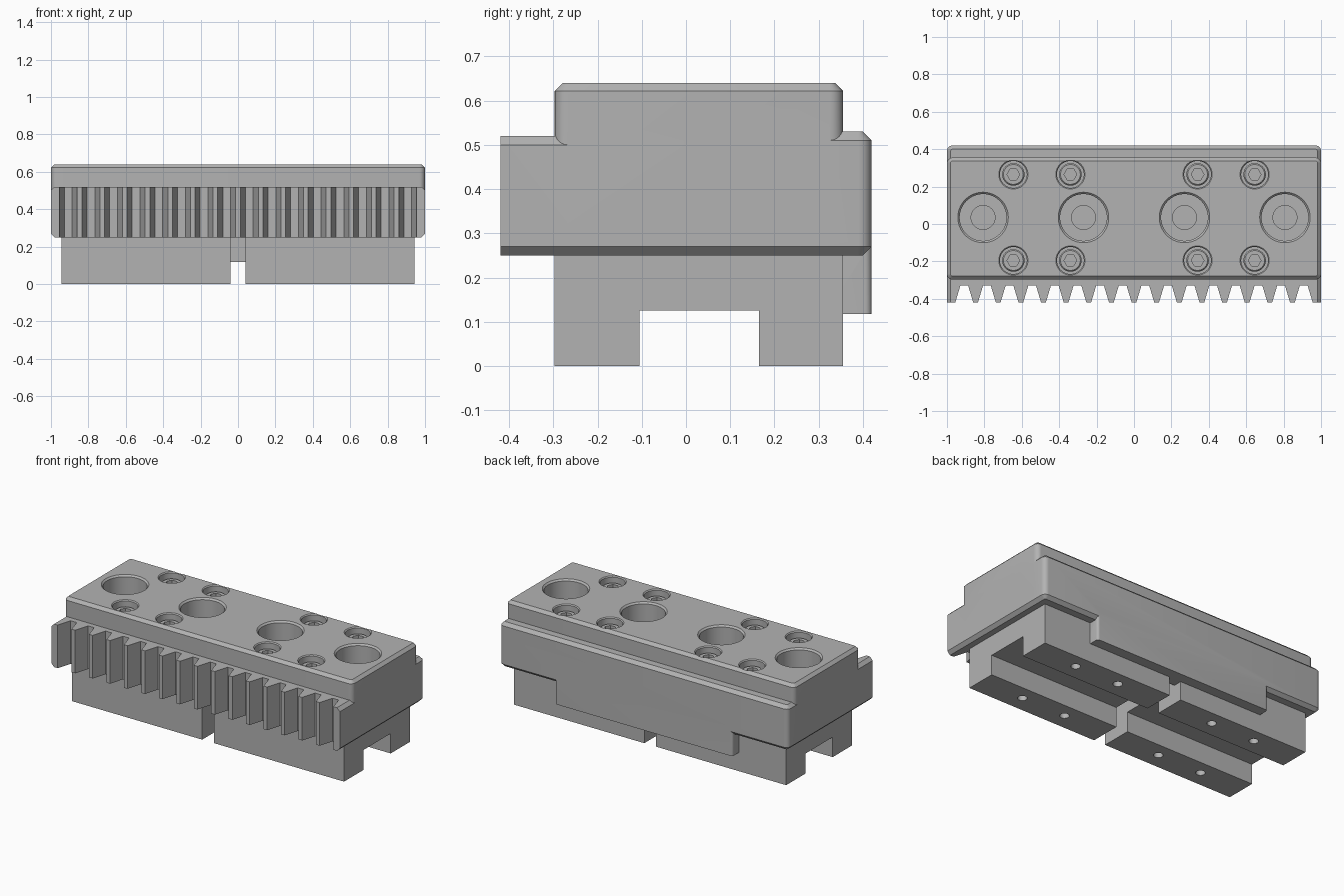
import bpy, bmesh
from math import sin, cos, pi

old = bpy.data.objects.get("Cube")
if old:
    bpy.data.objects.remove(old, do_unlink=True)

steel = bpy.data.materials.new("machined grey steel")
grey = (0.45, 0.45, 0.45, 1)
steel.diffuse_color = grey
steel.use_nodes = True
steel.node_tree.nodes["Principled BSDF"].inputs["Base Color"].default_value = grey


def loft(bm, rings):
    """Closed solid through equal-length rings of points."""
    loops = [[bm.verts.new(p) for p in ring] for ring in rings]
    n = len(loops[0])
    for a, b in zip(loops, loops[1:]):
        for i in range(n):
            j = (i + 1) % n
            bm.faces.new((a[i], a[j], b[j], b[i]))
    bm.faces.new(loops[0][::-1])
    bm.faces.new(loops[-1])


def make(name, solids):
    """One object from a list of ring lists."""
    bm = bmesh.new()
    for rings in solids:
        loft(bm, rings)
    bmesh.ops.recalc_face_normals(bm, faces=bm.faces)
    mesh = bpy.data.meshes.new(name)
    bm.to_mesh(mesh)
    bm.free()
    mesh.materials.append(steel)
    ob = bpy.data.objects.new(name, mesh)
    bpy.context.collection.objects.link(ob)
    return ob


def round_rect(x, y0, y1, z, r, inset=0):
    """Rounded rectangle ring, symmetric in x."""
    r2 = max(r - inset, 0.006)
    hx, a, b = x - inset - r2, y0 + inset + r2, y1 - inset - r2
    pts = []
    for k, (cx, cy) in enumerate(((hx, b), (-hx, b), (-hx, a), (hx, a))):
        for s in range(7):
            t = (k + s / 6) * pi / 2
            pts.append((cx + r2 * cos(t), cy + r2 * sin(t), z))
    return pts


def slab(x, y0, y1, z0, z1, r, bottom, top):
    """Rounded block with chamfered bottom and top edges."""
    rings = [round_rect(x, y0, y1, z0, r, bottom)]
    if bottom:
        rings.append(round_rect(x, y0, y1, z0 + bottom, r))
    if top:
        rings.append(round_rect(x, y0, y1, z1 - top, r))
    rings.append(round_rect(x, y0, y1, z1, r, top))
    return rings


def turned(x, y, profile, sides=40):
    """Rings of a turned part from (radius, z) pairs."""
    return [[(x + r * cos(2 * pi * i / sides), y + r * sin(2 * pi * i / sides), z)
             for i in range(sides)] for r, z in profile]


def boolean(ob, other, operation):
    mod = ob.modifiers.new(operation, "BOOLEAN")
    mod.operation = operation
    mod.solver = "EXACT"
    mod.object = other
    bpy.context.view_layer.update()
    bpy.context.view_layer.objects.active = ob
    bpy.ops.object.modifier_apply(modifier=mod.name)
    bpy.data.objects.remove(other, do_unlink=True)


def smooth(ob):
    bpy.ops.object.select_all(action="DESELECT")
    ob.select_set(True)
    bpy.context.view_layer.objects.active = ob
    bpy.ops.object.shade_smooth_by_angle(angle=0.5)


TOP = 0.64
BOLTS = [(sx * x, y) for sx in (-1, 1) for x in (0.34, 0.645) for y in (-0.195, 0.265)]

# Main jaw body: front rack ledge, rear ledge, raised top and rear skirt
body = make("jaw_body", [slab(1, -0.6, 0.2, 0.25, 0.52, 0.03, 0.02, 0.02)])
boolean(body, make("rear_ledge", [slab(1, 0, 0.42, 0.25, 0.53, 0.03, 0.02, 0.02)]), "UNION")
boolean(body, make("raised_top", [slab(1, -0.297, 0.355, 0.3, TOP, 0.03, 0, 0.018)]), "UNION")
boolean(body, make("rear_skirt", [slab(0.615, 0.3, 0.42, 0.117, 0.3, 0.015, 0, 0)]), "UNION")

# Rack teeth, cut with one comb-shaped tool
PITCH, COUNT = 0.121, 16
comb = [(-1.2, -0.8), (-1.2, -0.42)]
for i in range(COUNT):
    c = (i - (COUNT - 1) / 2) * PITCH
    comb += [(c - 0.048, -0.42), (c - 0.021, -0.33), (c + 0.021, -0.33), (c + 0.048, -0.42)]
comb += [(1.2, -0.42), (1.2, -0.8)]
tool = make("tooth_cutter", [[[(x, y, z) for x, y in comb] for z in (0.1, 0.8)]])
boolean(body, tool, "DIFFERENCE")

# Stepped bores and bolt counterbores in the top
bores = [turned(sx * x, 0.035, [(0.064, 0.27), (0.064, 0.36), (0.125, 0.36),
                                (0.125, TOP - 0.01), (0.135, TOP), (0.135, 0.7)], 64)
         for sx in (-1, 1) for x in (0.27, 0.807)]
bores += [turned(x, y, [(0.072, 0.55), (0.072, TOP - 0.006), (0.078, TOP), (0.078, 0.7)])
          for x, y in BOLTS]
boolean(body, make("bore_cutter", bores), "DIFFERENCE")
smooth(body)

# Socket head bolts
heads = make("bolt_heads", [turned(x, y, [(0.06, 0.54), (0.06, 0.6), (0.053, 0.607)])
                            for x, y in BOLTS])
sockets = make("socket_cutter", [turned(x, y, [(0.034, 0.565), (0.034, 0.65)], 6)
                                 for x, y in BOLTS])
boolean(heads, sockets, "DIFFERENCE")
smooth(heads)

# Two guide carriages with a rail channel and threaded holes underneath
channel = [(-0.297, 0), (-0.105, 0), (-0.105, 0.125), (0.165, 0.125),
           (0.165, 0), (0.355, 0), (0.355, 0.255), (-0.297, 0.255)]
for side, name in ((-1, "right_carriage"), (1, "left_carriage")):
    block = make(name, [[[(side * x, y, z) for y, z in channel] for x in (0.04, 0.943)]])
    holes = make("thread_cutter", [turned(x, y, [(0.027, -0.05), (0.027, 0.1)], 24)
                                   for x, y in BOLTS if x * side > 0])
    boolean(block, holes, "DIFFERENCE")
    smooth(block)
